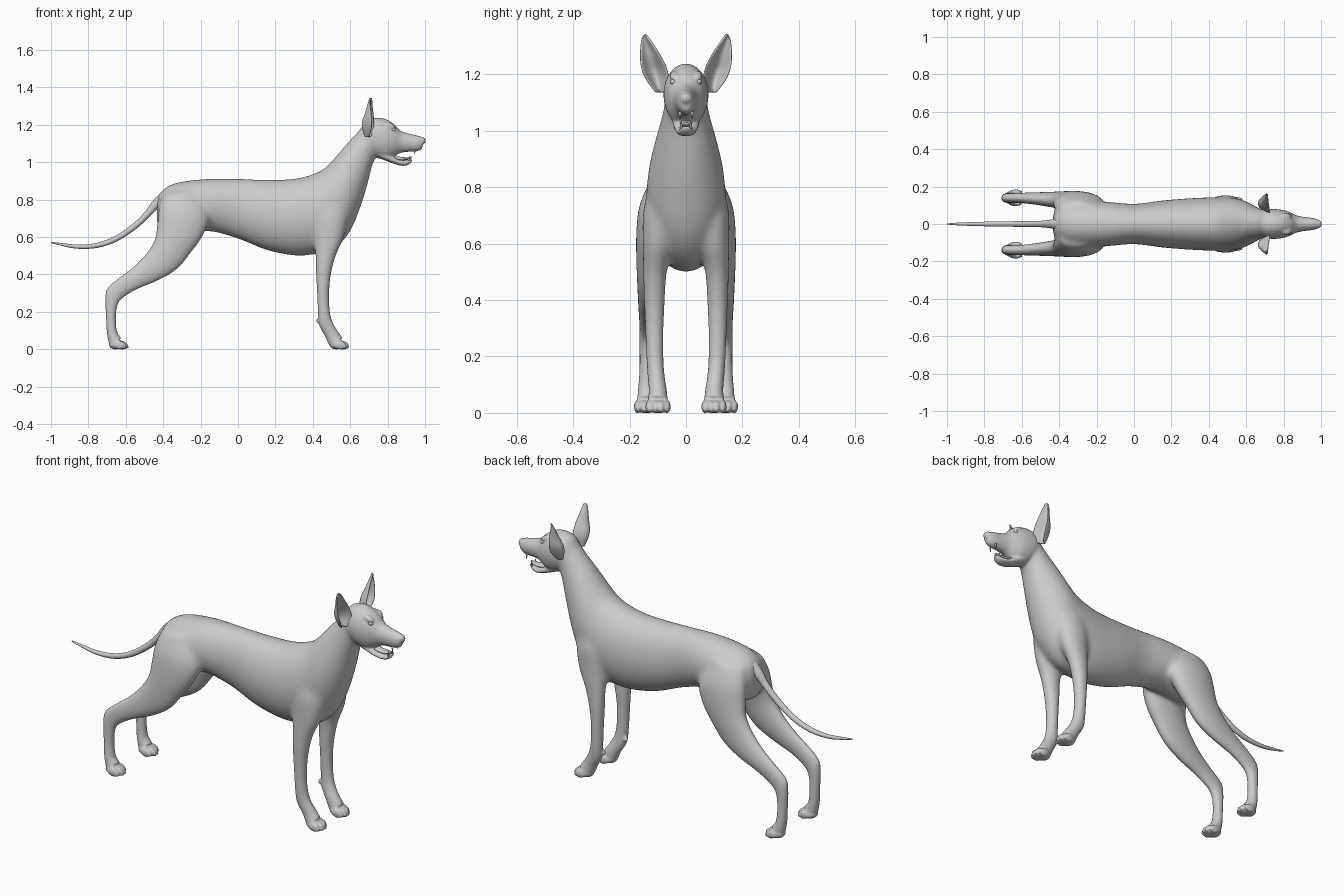
import bpy, bmesh, math
from mathutils import Vector, Matrix


def spline(rows, steps=4):
    """Catmull-Rom resampling of rows of numbers."""
    out = []
    for i in range(len(rows) - 1):
        a, b, c, d = (rows[max(0, min(len(rows) - 1, i + k))] for k in (-1, 0, 1, 2))
        for s in range(steps):
            t = s / steps
            out.append([0.5 * (2 * q + (r - p) * t + (2 * p - 5 * q + 4 * r - u) * t * t
                               + (3 * q - p - 3 * r + u) * t ** 3)
                        for p, q, r, u in zip(a, b, c, d)])
    return out + [list(rows[-1])]


def loft(bm, rows, side=1, n=28):
    """Closed tube; each row = edge point x,z, opposite edge x,z, centre y, half width."""
    rings = []
    for x1, z1, x2, z2, y, w in spline(rows):
        c = Vector(((x1 + x2) / 2, y * side, (z1 + z2) / 2))
        h = Vector(((x1 - x2) / 2, 0, (z1 - z2) / 2))
        rings.append([bm.verts.new(c + h * math.cos(a) + Vector((0, w * math.sin(a), 0)))
                      for a in (2 * math.pi * k / n for k in range(n))])
    for r0, r1 in zip(rings, rings[1:]):
        for k in range(n):
            bm.faces.new((r0[k], r0[(k + 1) % n], r1[(k + 1) % n], r1[k]))
    bm.faces.new(rings[0][::-1])
    bm.faces.new(rings[-1])


def ball(bm, loc, size, tilt=0):
    m = Matrix.Translation(loc) @ Matrix.Rotation(tilt, 4, 'Y') @ Matrix.Diagonal((*size, 1))
    bmesh.ops.create_uvsphere(bm, u_segments=20, v_segments=12, radius=1, matrix=m)


def finish(bm, name):
    bmesh.ops.recalc_face_normals(bm, faces=bm.faces)
    me = bpy.data.meshes.new(name)
    bm.to_mesh(me)
    bm.free()
    for p in me.polygons:
        p.use_smooth = True
    ob = bpy.data.objects.new(name, me)
    bpy.context.collection.objects.link(ob)
    return ob


# Torso and neck
bm = bmesh.new()
loft(bm, [(-.43, .80, -.435, .72, 0, .03), (-.415, .84, -.43, .66, 0, .075),
          (-.36, .88, -.38, .62, 0, .115), (-.28, .90, -.28, .62, 0, .125),
          (-.15, .912, -.15, .63, 0, .12), (0, .912, 0, .59, 0, .108),
          (.15, .907, .15, .53, 0, .126), (.30, .912, .30, .50, 0, .138),
          (.40, .937, .42, .508, 0, .143), (.46, .967, .52, .54, 0, .142),
          (.52, 1.027, .60, .63, 0, .135), (.57, 1.087, .655, .76, 0, .113),
          (.62, 1.142, .692, .88, 0, .09), (.66, 1.187, .717, .98, 0, .077),
          (.69, 1.215, .74, 1.03, 0, .068), (.72, 1.225, .76, 1.05, 0, .05)])
# Skull and muzzle
loft(bm, [(.665, 1.20, .68, 1.06, 0, .05), (.69, 1.226, .71, 1.04, 0, .074),
          (.74, 1.238, .75, 1.02, 0, .08), (.79, 1.23, .80, 1.012, 0, .075),
          (.835, 1.203, .835, 1.03, 0, .062), (.87, 1.168, .87, 1.05, 0, .046),
          (.92, 1.151, .91, 1.055, 0, .037), (.97, 1.14, .957, 1.058, 0, .031),
          (.995, 1.125, .983, 1.07, 0, .02)])
ball(bm, (.984, 0, 1.115), (.02, .023, .02))
# Lower jaw
loft(bm, [(.76, 1.06, .76, 1.02, 0, .05), (.82, 1.035, .81, 1.0, 0, .046),
          (.87, 1.012, .865, .982, 0, .036), (.91, 1.012, .905, .983, 0, .028),
          (.934, 1.02, .928, 1.0, 0, .015)])
for s in (-1, 1):
    # Brow and cheek
    ball(bm, (.815, .04 * s, 1.195), (.03, .018, .014), .4)
    # Front leg
    loft(bm, [(.55, .86, .41, .83, .07, .045), (.585, .73, .40, .71, .09, .062),
              (.568, .60, .405, .58, .10, .054), (.525, .50, .412, .50, .11, .043),
              (.498, .40, .416, .40, .112, .038), (.487, .30, .423, .30, .112, .032),
              (.491, .20, .428, .19, .11, .03), (.508, .14, .435, .125, .106, .03),
              (.538, .09, .465, .07, .10, .032), (.56, .06, .488, .02, .10, .036)], s)
    ball(bm, (.43, .095 * s, .152), (.013, .011, .014))
    # Hind leg
    loft(bm, [(-.22, .85, -.40, .83, .075, .045), (-.155, .72, -.425, .75, .10, .066),
              (-.18, .615, -.437, .65, .115, .062), (-.245, .52, -.45, .58, .125, .052),
              (-.32, .43, -.505, .50, .13, .044), (-.42, .37, -.565, .44, .135, .036),
              (-.53, .325, -.635, .385, .139, .029), (-.605, .283, -.698, .328, .139, .026),
              (-.643, .24, -.709, .27, .139, .026), (-.653, .16, -.705, .16, .139, .026),
              (-.645, .09, -.70, .08, .14, .03), (-.622, .06, -.688, .022, .14, .034)], s)
    # Paws: pad and four toes each
    for px, py in ((.525, .099), (-.655, .14)):
        ball(bm, (px, py * s, .024), (.036, .038, .025))
        for k in (-1.5, -.5, .5, 1.5):
            fwd = .035 if abs(k) < 1 else .022
            ball(bm, (px + fwd, (py + k * .0215) * s, .022), (.034, .0125, .0235), .15)
            ball(bm, (px + fwd + .026, (py + k * .0215) * s, .012), (.011, .007, .010), .5)
body = finish(bm, "body")

# Fuse the body into one skin, then soften the torso more than the paws and head
rm = body.modifiers.new("fuse", 'REMESH')
rm.mode, rm.voxel_size, rm.use_smooth_shade = 'VOXEL', .0065, True
bpy.context.view_layer.objects.active = body
bpy.ops.object.modifier_apply(modifier="fuse")
vg = body.vertex_groups.new(name="soft")
for v in body.data.vertices:
    w = min(1, max(0, (v.co.z - .3) / .2)) * min(1, max(0, (.74 - v.co.x) / .08))
    vg.add([v.index], w, 'REPLACE')
soft = body.modifiers.new("soft_torso", 'SMOOTH')
soft.factor, soft.iterations, soft.vertex_group = .5, 70, "soft"
fine = body.modifiers.new("soft_all", 'SMOOTH')
fine.factor, fine.iterations = .5, 4

# Tail
bm = bmesh.new()
path = [(-.37, .83, .034), (-.43, .785, .026), (-.48, .727, .0185), (-.55, .66, .0165),
        (-.65, .592, .015), (-.75, .556, .0135), (-.85, .548, .011), (-.93, .558, .008),
        (-1.0, .571, .003)]
rows = []
for i, (x, z, r) in enumerate(path):
    a, b = path[max(0, i - 1)], path[min(len(path) - 1, i + 1)]
    t = Vector((b[0] - a[0], b[1] - a[1])).normalized() * r
    rows.append((x + t.y, z - t.x, x - t.y, z + t.x, 0, r))
loft(bm, rows, n=14)
finish(bm, "tail")

# Ears: cupped shells, rows of height, inner y, outer y, rim x, cup depth
ear_rows = spline([(1.135, .078, .105, .712, .025), (1.18, .062, .140, .728, .055),
                   (1.22, .068, .157, .728, .055), (1.26, .087, .162, .725, .036),
                   (1.30, .112, .160, .720, .02), (1.325, .130, .156, .718, .01),
                   (1.342, .143, .149, .716, .002)], 3)
for s, label in ((-1, "right_ear"), (1, "left_ear")):
    bm = bmesh.new()
    grid = []
    for z, y0, y1, x, d in ear_rows:
        grid.append([bm.verts.new((x - d * (1 - t * t) - .006 * (t + 1),
                                   s * ((y0 + y1) / 2 + t * (y1 - y0) / 2), z))
                     for t in (k / 5 - 1 for k in range(11))])
    for g0, g1 in zip(grid, grid[1:]):
        for k in range(10):
            bm.faces.new((g0[k], g0[k + 1], g1[k + 1], g1[k]))
    ear = finish(bm, label)
    so = ear.modifiers.new("thickness", 'SOLIDIFY')
    so.thickness, so.offset = .008, 0
    ear.modifiers.new("round", 'SUBSURF').levels = 1

# Eyes
for s, label in ((-1, "right_eye"), (1, "left_eye")):
    bm = bmesh.new()
    ball(bm, (.829, .043 * s, 1.173), (.014, .013, .011))
    finish(bm, label)

# Tongue
bm = bmesh.new()
loft(bm, [(.81, 1.05, .81, 1.025, 0, .02), (.86, 1.03, .86, 1.01, 0, .022),
          (.905, 1.026, .905, 1.012, 0, .018), (.93, 1.03, .928, 1.022, 0, .008)], n=16)
finish(bm, "tongue")

# Canine teeth, upper and lower
bm = bmesh.new()
for s in (-1, 1):
    for x, y, z, flip in ((.945, .021, 1.055, math.pi), (.918, .017, 1.022, 0)):
        m = Matrix.Translation((x, y * s, z)) @ Matrix.Rotation(flip, 4, 'X')
        bmesh.ops.create_cone(bm, cap_ends=True, segments=10, radius1=.006, radius2=.001,
                              depth=.028, matrix=m)
finish(bm, "teeth")
